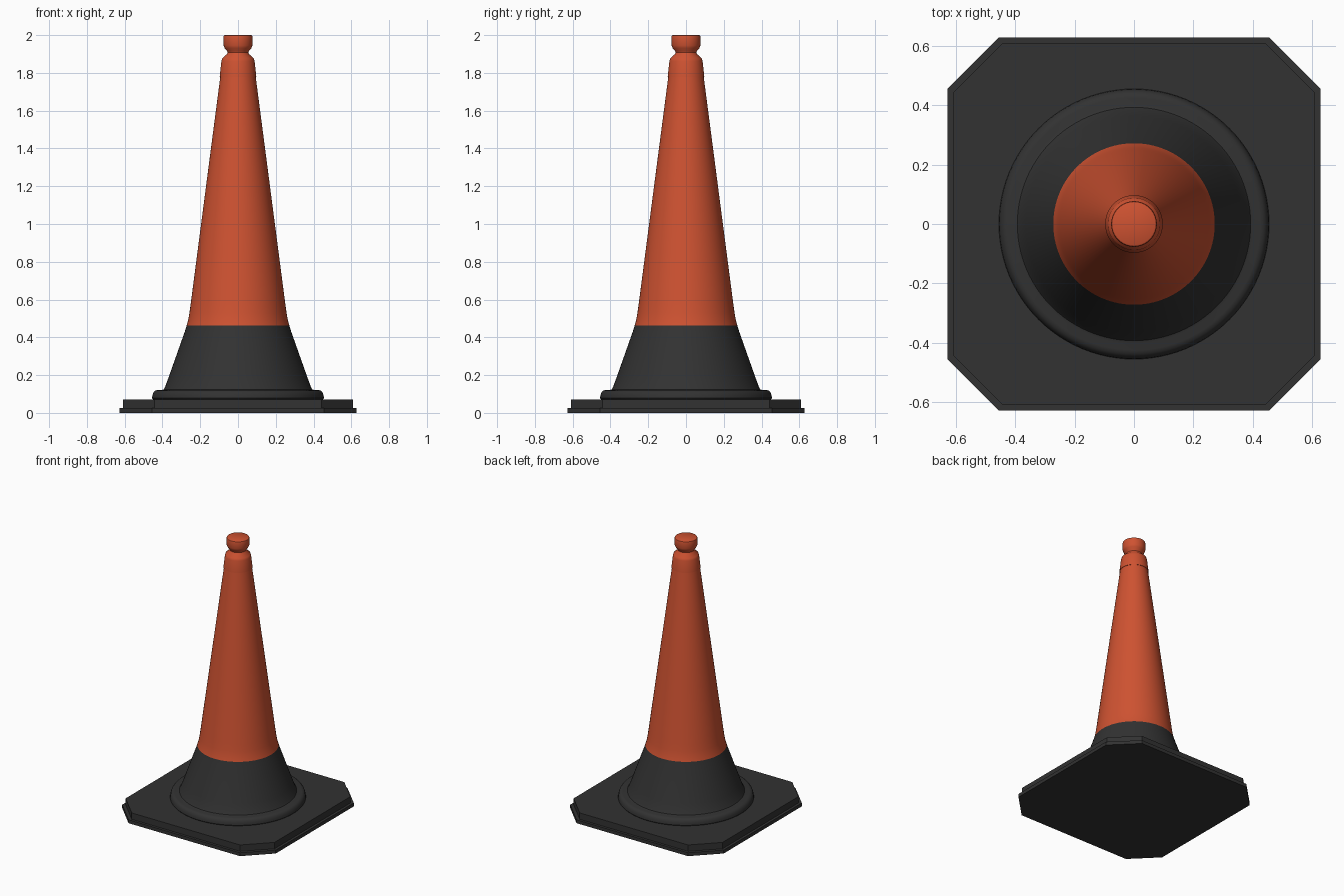
import bpy, bmesh, math

if "Cube" in bpy.data.objects:
    bpy.data.objects.remove(bpy.data.objects["Cube"])

def material(name, rgb):
    m = bpy.data.materials.new(name)
    m.diffuse_color = (*rgb, 1)
    m.use_nodes = True
    m.node_tree.nodes["Principled BSDF"].inputs["Base Color"].default_value = m.diffuse_color
    return m

BLACK = material("black rubber", (0.032, 0.032, 0.032))
ORANGE = material("orange plastic", (0.62, 0.085, 0.031))

def finish(name, bm, mat, angle):
    bmesh.ops.recalc_face_normals(bm, faces=bm.faces)
    me = bpy.data.meshes.new(name)
    bm.to_mesh(me)
    bm.free()
    me.materials.append(mat)
    ob = bpy.data.objects.new(name, me)
    bpy.context.collection.objects.link(ob)
    bpy.ops.object.select_all(action='DESELECT')
    ob.select_set(True)
    bpy.context.view_layer.objects.active = ob
    bpy.ops.object.shade_smooth_by_angle(angle=math.radians(angle))
    return ob

def lathe(name, profile, mat, n=96):
    """Revolve (radius, z) points about z and cap both ends."""
    bm = bmesh.new()
    rings = [[bm.verts.new((r * math.cos(2 * math.pi * i / n),
                            r * math.sin(2 * math.pi * i / n), z))
              for i in range(n)] for r, z in profile]
    for a, b in zip(rings, rings[1:]):
        for i in range(n):
            j = (i + 1) % n
            bm.faces.new((a[i], a[j], b[j], b[i]))
    bm.faces.new(rings[0])
    bm.faces.new(rings[-1])
    return finish(name, bm, mat, 35)

def plate(name, h, c, z0, z1):
    """Square slab with cut corners: half width h, corner start c."""
    pts = [(h, -c), (h, c), (c, h), (-c, h), (-h, c), (-h, -c), (-c, -h), (c, -h)]
    bm = bmesh.new()
    f = bm.faces.new([bm.verts.new((x, y, z0)) for x, y in pts])
    top = bmesh.ops.extrude_face_region(bm, geom=[f])["geom"]
    bmesh.ops.translate(bm, vec=(0, 0, z1 - z0),
                        verts=[v for v in top if isinstance(v, bmesh.types.BMVert)])
    return finish(name, bm, BLACK, 30)

# Stepped base
plate("base_lower_plate", 0.628, 0.456, 0, 0.025)
plate("base_upper_plate", 0.609, 0.443, 0.025, 0.072)

# Black rounded ring and skirt
lathe("black_skirt", [(0.448, 0.07), (0.455, 0.078), (0.453, 0.093), (0.448, 0.108),
                      (0.438, 0.118), (0.425, 0.122), (0.402, 0.122), (0.393, 0.125),
                      (0.387, 0.135), (0.365, 0.195), (0.281, 0.432), (0.272, 0.462)], BLACK)

# Orange cone body
lathe("orange_cone", [(0.272, 0.462), (0.264, 0.49), (0.257, 0.53), (0.25, 0.58),
                      (0.093, 1.785)], ORANGE)

# Collar, neck and knob on top
lathe("top_knob", [(0.09, 1.777), (0.097, 1.777), (0.096, 1.79), (0.088, 1.862),
                   (0.083, 1.878), (0.058, 1.9), (0.055, 1.908), (0.058, 1.916),
                   (0.071, 1.931), (0.076, 1.945), (0.077, 1.99), (0.075, 1.997),
                   (0.07, 2.0)], ORANGE)
